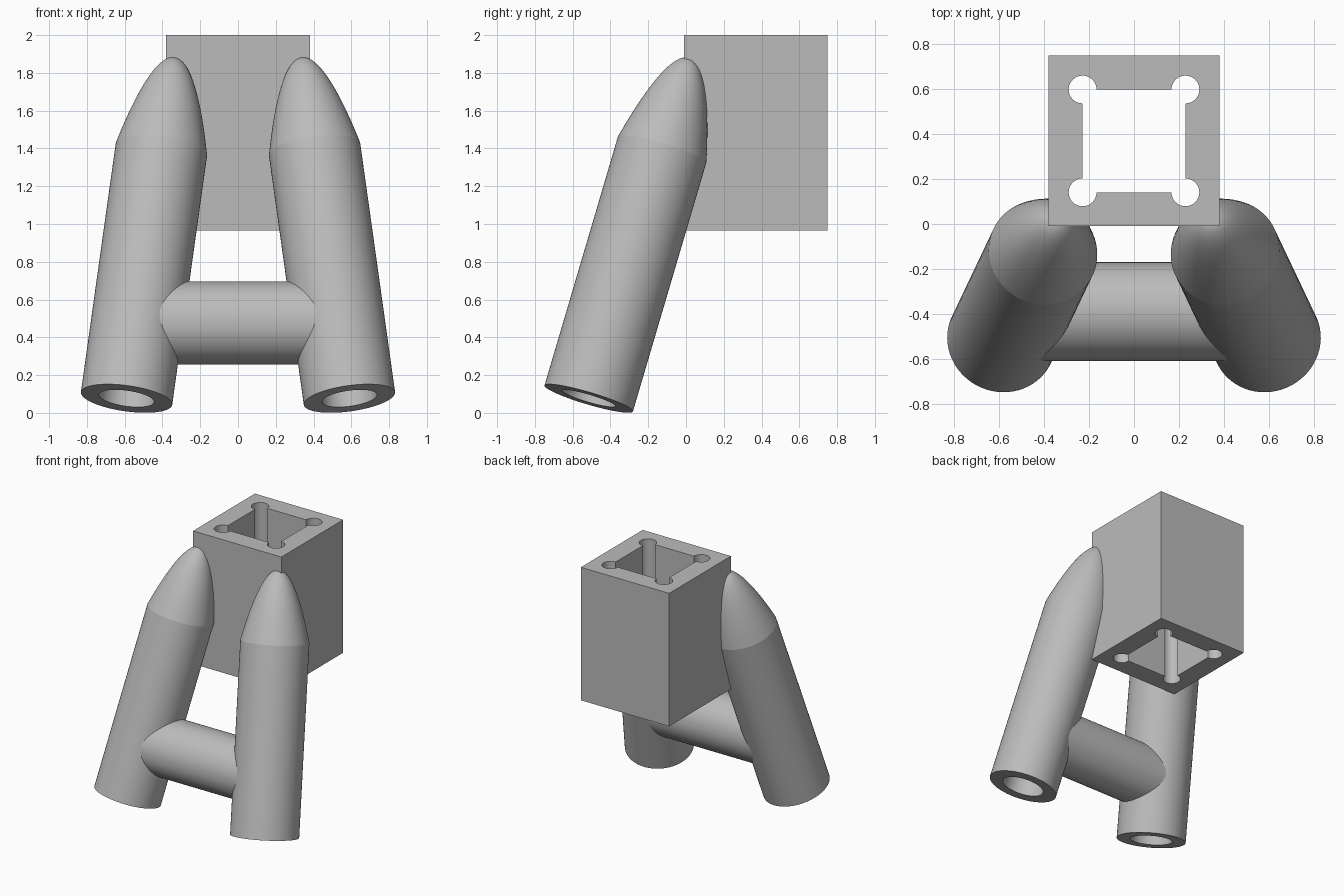
import bpy, bmesh
from math import sin, cos, pi, radians, sqrt
from mathutils import Vector

cube = bpy.data.objects.get("Cube")
if cube:
    bpy.data.objects.remove(cube)

grey = bpy.data.materials.new("plain grey")
grey.use_nodes = True
COLOUR = (0.5, 0.5, 0.5, 1)
grey.diffuse_color = COLOUR
grey.node_tree.nodes["Principled BSDF"].inputs["Base Color"].default_value = COLOUR

SEG = 64
R, BORE = 0.244, 0.147            # tube radii
TUBE, NOSE = 1.387, 0.51          # straight length, nose length
FOOT = Vector((0.59, -0.515, 0.0765))
AXIS = Vector((-0.14, 0.295, 1)).normalized()


def finish(obj, angle=None):
    obj.data.materials.append(grey)
    if angle:
        bpy.ops.object.select_all(action='DESELECT')
        obj.select_set(True)
        bpy.context.view_layer.objects.active = obj
        bpy.ops.object.shade_smooth_by_angle(angle=radians(angle))


def mesh_object(name, bm):
    bmesh.ops.recalc_face_normals(bm, faces=bm.faces)
    mesh = bpy.data.meshes.new(name)
    bm.to_mesh(mesh)
    bm.free()
    obj = bpy.data.objects.new(name, mesh)
    bpy.context.collection.objects.link(obj)
    return obj


# Leg: bored tube with a paraboloid nose, turned from a profile
def leg(name, side):
    steps = 32
    profile = [(0, TUBE), (BORE, TUBE), (BORE, 0), (R, 0)]
    profile += [(R * (1 - i / steps), TUBE + NOSE * (1 - (1 - i / steps) ** 2))
                for i in range(steps + 1)]
    bm = bmesh.new()
    verts = [bm.verts.new((r, 0, h)) for r, h in profile]
    edges = [bm.edges.new(pair) for pair in zip(verts, verts[1:])]
    bmesh.ops.spin(bm, geom=verts + edges, cent=(0, 0, 0), axis=(0, 0, 1),
                   angle=2 * pi, steps=SEG)
    bmesh.ops.remove_doubles(bm, verts=bm.verts, dist=0.0005)
    foot = Vector((side * FOOT.x, FOOT.y, FOOT.z))
    axis = Vector((side * AXIS.x, AXIS.y, AXIS.z))
    turn = Vector((0, 0, 1)).rotation_difference(axis)
    for v in bm.verts:
        v.co = turn @ v.co + foot
    finish(mesh_object(name, bm), 12)


leg("left_leg", 1)
leg("right_leg", -1)


# Crossbar: each end is saddled to stop inside the leg wall
def saddle_x(y, z, radius):
    def across(v):
        return v - AXIS * v.dot(AXIS)
    start = across(Vector((0, y, z)) - FOOT)
    step = across(Vector((1, 0, 0)))
    a, b = step.dot(step), 2 * start.dot(step)
    c = start.dot(start) - radius ** 2
    return (-b - sqrt(max(0, b * b - 4 * a * c))) / (2 * a)


bm = bmesh.new()
ends = ([], [])
for i in range(SEG):
    t = 2 * pi * i / SEG
    y, z = -0.39 + 0.22 * cos(t), 0.475 + 0.22 * sin(t)
    x = saddle_x(y, z, 0.2)
    for side, ring in zip((-1, 1), ends):
        ring.append(bm.verts.new((side * x, y, z)))
for i in range(SEG):
    j = (i + 1) % SEG
    bm.faces.new((ends[0][i], ends[0][j], ends[1][j], ends[1][i]))
finish(mesh_object("crossbar", bm), 30)

# Socket block: square outline with a round-cornered opening, extruded
HALF, HOLE, RELIEF = 0.38, 0.229, 0.062
BOTTOM, TOP = 0.965, 2.0
outer = [(-HALF, -HALF), (HALF, -HALF), (HALF, HALF), (-HALF, HALF)]
opening = []
for k, (sx, sy) in enumerate([(1, 1), (-1, 1), (-1, -1), (1, -1)]):
    for i in range(25):
        t = -pi / 2 + k * pi / 2 + 1.5 * pi * i / 24
        opening.append((sx * HOLE + RELIEF * cos(t), sy * HOLE + RELIEF * sin(t)))

curve = bpy.data.curves.new("socket_block", 'CURVE')
curve.dimensions = '2D'
curve.fill_mode = 'BOTH'
curve.extrude = (TOP - BOTTOM) / 2
for outline in (outer, opening):
    spline = curve.splines.new('POLY')
    spline.points.add(len(outline) - 1)
    for point, (x, y) in zip(spline.points, outline):
        point.co = (x, y, 0, 1)
    spline.use_cyclic_u = True
block = bpy.data.objects.new("socket_block", curve)
block.location = (0, 0.37, (TOP + BOTTOM) / 2)
bpy.context.collection.objects.link(block)
bpy.ops.object.select_all(action='DESELECT')
block.select_set(True)
bpy.context.view_layer.objects.active = block
bpy.ops.object.convert(target='MESH')
block = bpy.context.view_layer.objects.active
bm = bmesh.new()
bm.from_mesh(block.data)
bmesh.ops.remove_doubles(bm, verts=bm.verts, dist=0.0005)
bmesh.ops.recalc_face_normals(bm, faces=bm.faces)
bm.to_mesh(block.data)
bm.free()
finish(block, 30)
